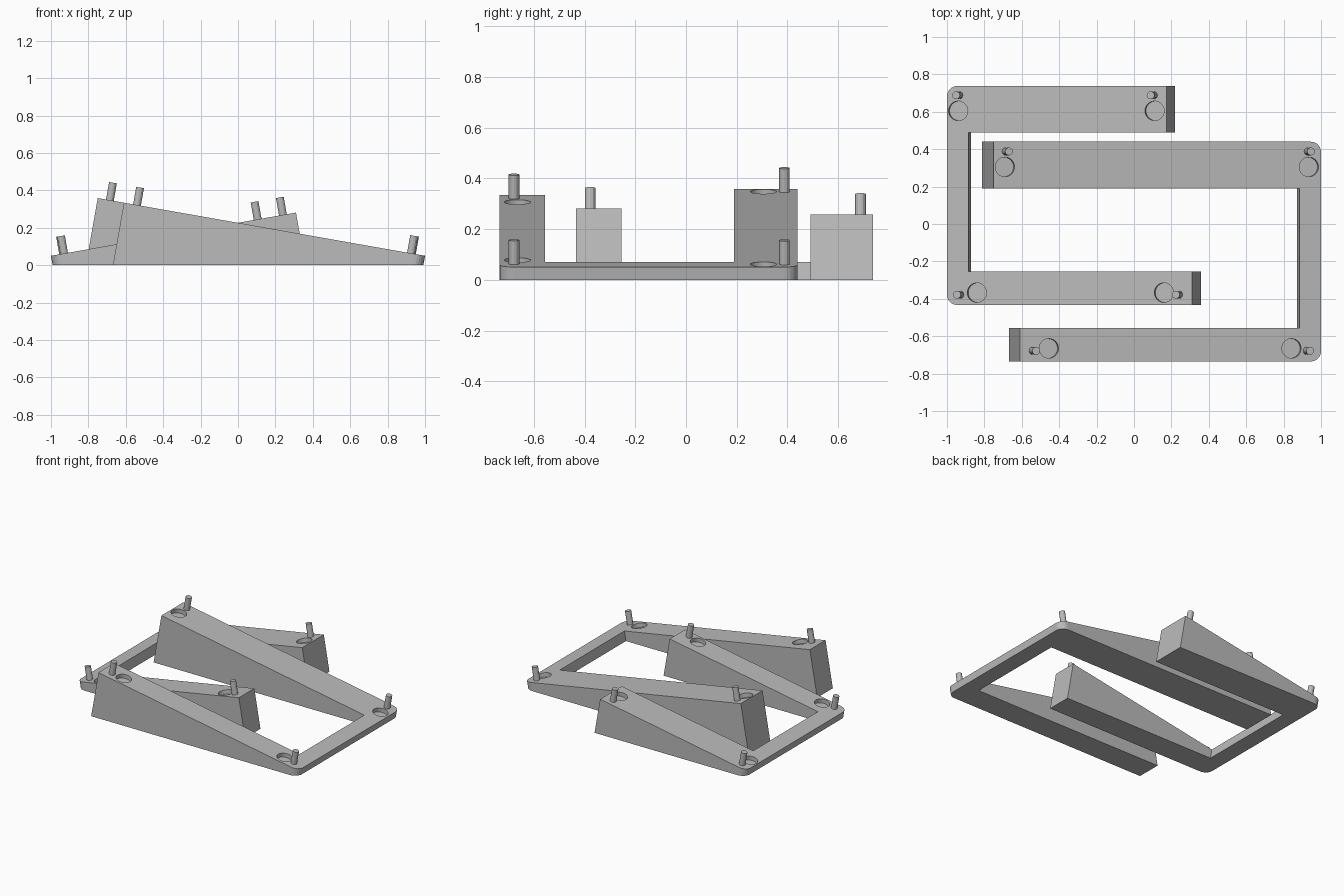
import bpy, bmesh, math
from mathutils import Matrix, Vector

if "Cube" in bpy.data.objects:
    bpy.data.objects.remove(bpy.data.objects["Cube"], do_unlink=True)

TILT = math.radians(10)
THIN = 0.05       # height at the low end
CORNER = 0.055    # rounded outer corners

grey = bpy.data.materials.new("plain grey")
grey.use_nodes = True
grey.diffuse_color = (0.5, 0.5, 0.5, 1)
grey.node_tree.nodes["Principled BSDF"].inputs["Base Color"].default_value = (0.5, 0.5, 0.5, 1)


def make_object(name, bm):
    bmesh.ops.recalc_face_normals(bm, faces=bm.faces[:])
    mesh = bpy.data.meshes.new(name)
    bm.to_mesh(mesh)
    bm.free()
    mesh.materials.append(grey)
    obj = bpy.data.objects.new(name, mesh)
    bpy.context.collection.objects.link(obj)
    return obj


def top_height(x, side):
    return THIN + (1 - side * x) * math.tan(TILT)


def pegs(name, spots, side, radius, low, high, sides):
    """Cylinders standing square to the sloping top, one per spot."""
    bm = bmesh.new()
    turn = Matrix.Rotation(side * TILT, 4, 'Y')
    for x, y in spots:
        base = Vector((x, y, top_height(x, side)))
        place = Matrix.Translation(base) @ turn @ Matrix.Translation((0, 0, (low + high) / 2))
        bmesh.ops.create_cone(bm, cap_ends=True, segments=sides, radius1=radius,
                              radius2=radius, depth=high - low, matrix=place)
    return make_object(name, bm)


def rounded(cx, cy, start, side):
    """Quarter circle around a corner centre, mirrored by side."""
    return [(side * (cx + CORNER * math.cos(a)), cy + CORNER * math.sin(a))
            for a in (math.radians(start + 15 * i) for i in range(7))]


def wedge_frame(name, side, front, back, front_end, back_end, pockets, pins):
    # U-shaped outline drawn on the sloping top, low end at side * 1
    f0, f1 = front
    b0, b1 = back
    inner = side * 0.885
    outline = [(front_end, f1), (front_end, f0)]
    outline += rounded(1 - CORNER, f0 + CORNER, -90, side)
    outline += rounded(1 - CORNER, b1 - CORNER, 0, side)
    outline += [(back_end, b1), (back_end, b0), (inner, b0), (inner, f1)]

    # walls run square to the slope down to the flat base
    bm = bmesh.new()
    top, base = [], []
    for x, y in outline:
        z = top_height(x, side)
        top.append(bm.verts.new((x, y, z)))
        base.append(bm.verts.new((x - side * z * math.tan(TILT), y, 0)))
    bm.faces.new(top)
    bm.faces.new(base[::-1])
    for i in range(len(top)):
        j = (i + 1) % len(top)
        bm.faces.new((top[i], base[i], base[j], top[j]))
    frame = make_object(name, bm)

    # shallow round pockets
    cutter = pegs(name + "_pocket_cutter", pockets, side, 0.052, -0.03, 0.03, 40)
    cutter.hide_render = True
    cut = frame.modifiers.new("pockets", 'BOOLEAN')
    cut.operation = 'DIFFERENCE'
    cut.solver = 'EXACT'
    cut.object = cutter
    bpy.context.view_layer.objects.active = frame
    bpy.ops.object.modifier_apply(modifier=cut.name)
    bpy.data.objects.remove(cutter, do_unlink=True)

    # locating pins
    pegs(name + "_pins", pins, side, 0.021, -0.01, 0.095, 12)


wedge_frame("left_wedge_frame", 1, (-0.735, -0.555), (0.19, 0.44), -0.61, -0.75,
            [(-0.69, 0.305), (0.935, 0.305), (-0.455, -0.665), (0.842, -0.665)],
            [(-0.685, 0.388), (0.93, 0.388), (-0.54, -0.678), (0.925, -0.678)])
wedge_frame("right_wedge_frame", -1, (-0.433, -0.255), (0.49, 0.738), 0.31, 0.175,
            [(-0.94, 0.605), (0.11, 0.605), (-0.84, -0.367), (0.16, -0.367)],
            [(-0.935, 0.688), (0.105, 0.688), (-0.93, -0.378), (0.24, -0.378)])
